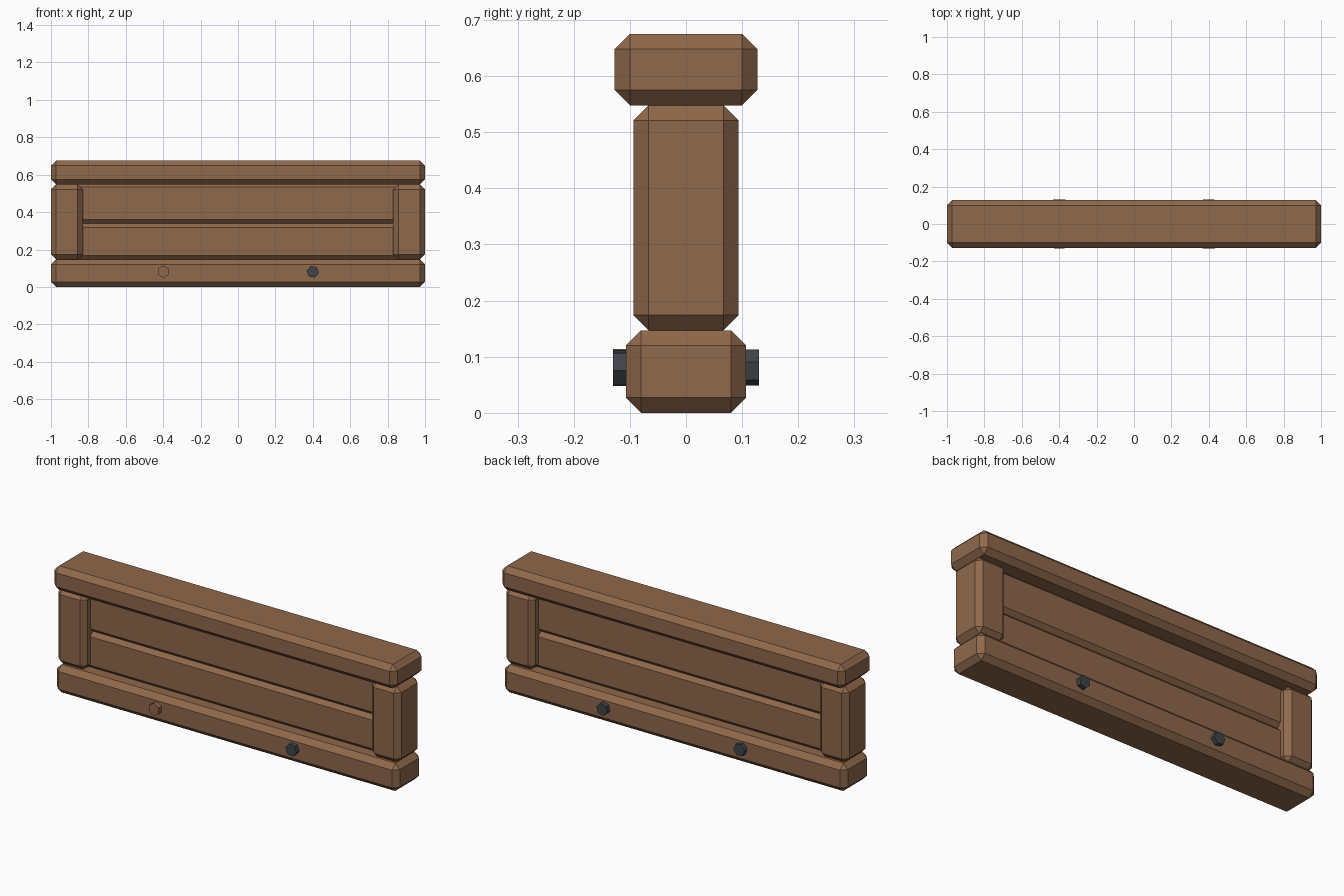
import bpy, math
from mathutils import Matrix

cube = bpy.data.objects.get("Cube")
if cube:
    bpy.data.objects.remove(cube, do_unlink=True)

BEVEL = 0.027


def make_material(name, rgb):
    mat = bpy.data.materials.new(name)
    mat.use_nodes = True
    mat.diffuse_color = (*rgb, 1)
    mat.node_tree.nodes["Principled BSDF"].inputs["Base Color"].default_value = (*rgb, 1)
    return mat


wood = make_material("brown wood", (0.275, 0.14, 0.07))
iron = make_material("dark iron", (0.052, 0.06, 0.068))


def timber(name, x0, x1, half_depth, z0, z1):
    """Chamfered wooden block, centred in depth."""
    bpy.ops.mesh.primitive_cube_add(size=1)
    obj = bpy.context.object
    obj.name = name
    size = Matrix.Diagonal((x1 - x0, 2 * half_depth, z1 - z0, 1))
    obj.data.transform(Matrix.Translation(((x0 + x1) / 2, 0, (z0 + z1) / 2)) @ size)
    obj.data.materials.append(wood)
    mod = obj.modifiers.new("chamfer", "BEVEL")
    mod.width = BEVEL
    mod.segments = 1
    mod.limit_method = "NONE"
    return obj


def bolt(name, x, side, turn, mat):
    """Hexagonal bolt head standing out from the sill."""
    bpy.ops.mesh.primitive_cylinder_add(vertices=6, radius=0.033, depth=0.05)
    obj = bpy.context.object
    obj.name = name
    obj.data.transform(Matrix.Translation((x, side * 0.105, 0.081))
                       @ Matrix.Rotation(math.radians(turn), 4, "Y")
                       @ Matrix.Rotation(math.radians(90), 4, "X"))
    obj.data.materials.append(mat)


# Rails
timber("top_rail", -1, 1, 0.127, 0.548, 0.675)
timber("bottom_rail", -1, 1, 0.107, 0, 0.147)

# End posts
timber("left_post", 0.83, 1, 0.094, 0.147, 0.548)
timber("right_post", -1, -0.83, 0.094, 0.147, 0.548)

# Infill planks, tucked into the posts and rails
timber("lower_plank", -0.9, 0.9, 0.045, 0.14, 0.345)
timber("upper_plank", -0.9, 0.9, 0.045, 0.333, 0.56)

# Bolt heads on both faces of the bottom rail
bolt("front_left_bolt", 0.4, -1, -20, iron)
bolt("front_right_bolt", -0.4, -1, 0, wood)
bolt("back_left_bolt", 0.4, 1, 13, iron)
bolt("back_right_bolt", -0.4, 1, -20, iron)
